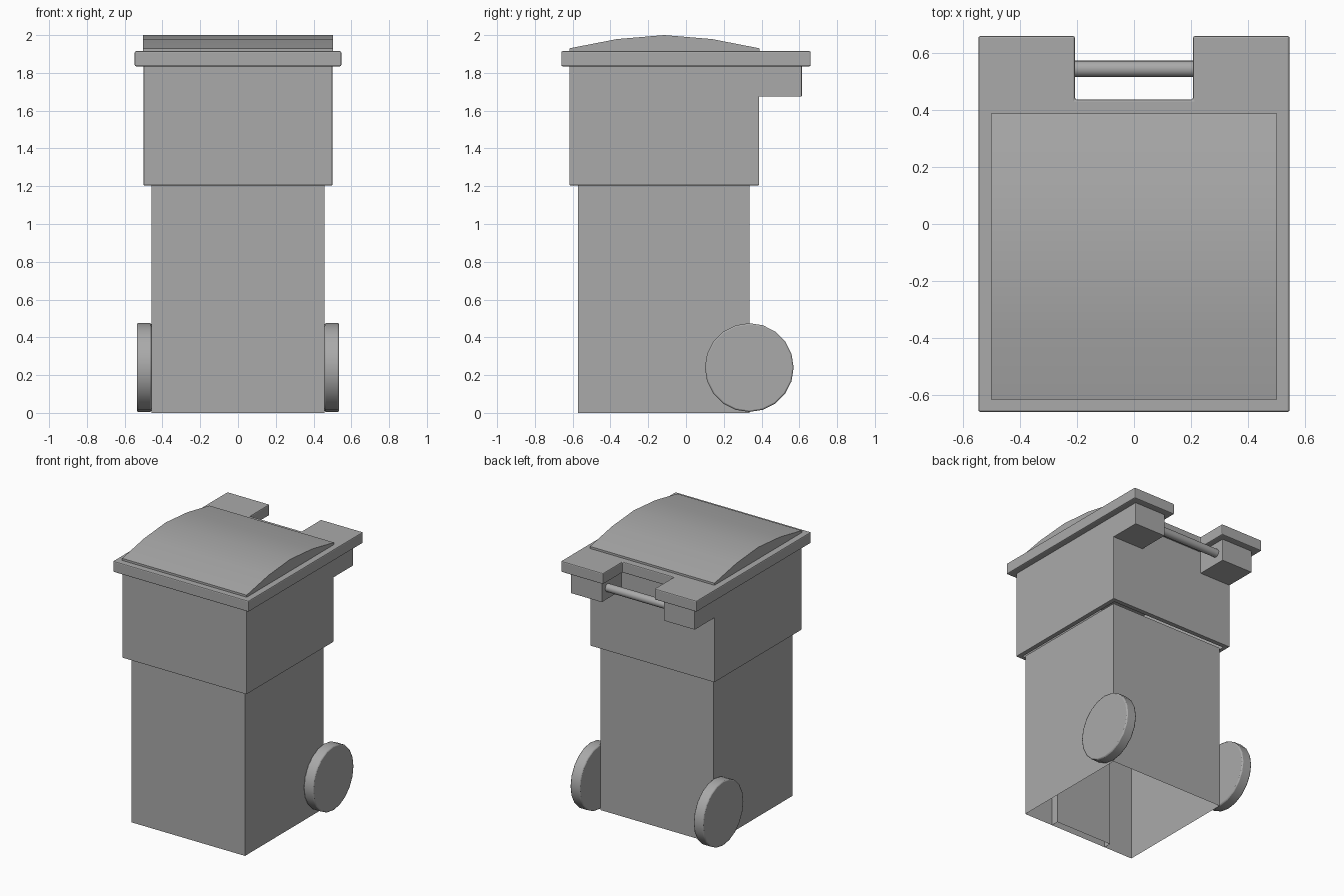
import bpy, bmesh, math
from mathutils import Vector

cube = bpy.data.objects.get("Cube")
if cube:
    bpy.data.objects.remove(cube, do_unlink=True)

grey = bpy.data.materials.new("plain grey")
grey.use_nodes = True
grey.diffuse_color = (0.4, 0.4, 0.4, 1)
grey.node_tree.nodes["Principled BSDF"].inputs["Base Color"].default_value = (0.4, 0.4, 0.4, 1)


def finish(name, bm, bevel=0, smooth=False):
    bmesh.ops.recalc_face_normals(bm, faces=bm.faces)
    mesh = bpy.data.meshes.new(name)
    bm.to_mesh(mesh)
    bm.free()
    mesh.materials.append(grey)
    ob = bpy.data.objects.new(name, mesh)
    bpy.context.collection.objects.link(ob)
    if bevel:
        mod = ob.modifiers.new("soft edges", 'BEVEL')
        mod.width = bevel
        mod.segments = 2
        mod.limit_method = 'ANGLE'
    if smooth:
        bpy.ops.object.select_all(action='DESELECT')
        ob.select_set(True)
        bpy.context.view_layer.objects.active = ob
        bpy.ops.object.shade_smooth_by_angle(angle=math.radians(35))
    return ob


def box(lo, hi):
    bm = bmesh.new()
    bmesh.ops.create_cube(bm, size=1)
    lo, hi = Vector(lo), Vector(hi)
    for v in bm.verts:
        v.co = (lo + hi) / 2 + v.co * (hi - lo)
    return bm


def prism(points, offset):
    bm = bmesh.new()
    face = bm.faces.new([bm.verts.new(p) for p in points])
    new = bmesh.ops.extrude_face_region(bm, geom=[face], use_keep_orig=True)["geom"]
    bmesh.ops.translate(bm, vec=offset, verts=[g for g in new if isinstance(g, bmesh.types.BMVert)])
    return bm


def cylinder(name, sides, radius, length, centre, bevel=0):
    bm = bmesh.new()
    bmesh.ops.create_cone(bm, cap_ends=True, segments=sides, radius1=radius, radius2=radius, depth=length)
    for v in bm.verts:
        v.co = Vector((v.co.z, v.co.y, v.co.x)) + Vector(centre)
    return finish(name, bm, bevel, True)


# Lower body: open shell with two recessed front panels
W, FRONT, BACK, LEDGE = 0.457, -0.572, 0.335, 1.205
PANEL, DEPTH = 0.227, 0.055
RAIL = (0.873, 0.935)
bm = box((-W, FRONT, 0), (W, BACK, LEDGE))
bmesh.ops.delete(bm, geom=[f for f in bm.faces if abs(f.normal.z) > 0.9], context='FACES_ONLY')
cuts = [((x, 0, 0), (1, 0, 0)) for x in (-PANEL, PANEL)] + [((0, 0, z), (0, 0, 1)) for z in RAIL]
for co, no in cuts:
    front = [f for f in bm.faces if f.calc_center_median().y < FRONT + 0.001]
    geom = front + list({e for f in front for e in f.edges}) + list({v for f in front for v in f.verts})
    bmesh.ops.bisect_plane(bm, geom=geom, plane_co=co, plane_no=no)
panels = []
for f in bm.faces:
    c = f.calc_center_median()
    if c.y < FRONT + 0.001 and abs(c.x) < PANEL and not RAIL[0] < c.z < RAIL[1]:
        panels.append(f)
new = bmesh.ops.extrude_face_region(bm, geom=panels)["geom"]
bmesh.ops.translate(bm, vec=(0, DEPTH, 0), verts=[g for g in new if isinstance(g, bmesh.types.BMVert)])
bmesh.ops.delete(bm, geom=[f for f in bm.faces if all(v.co.z < 0.001 for v in f.verts)], context='FACES')
finish("lower_body", bm)

# Upper body with an open overhanging ledge
bm = box((-0.5, -0.617, LEDGE), (0.5, 0.387, 1.84))
bm.normal_update()
under = min(bm.faces, key=lambda f: f.calc_center_median().z)
bmesh.ops.inset_region(bm, faces=[under], thickness=0.045)
bmesh.ops.delete(bm, geom=[under], context='FACES')
finish("upper_body", bm, 0.004)

# Lid plate with a notch at the back for the handle
half = [(0.207, 0.437), (0.207, 0.66), (0.547, 0.66), (0.547, -0.66)]
outline = half + [(-x, y) for x, y in reversed(half)]
finish("lid_plate", prism([(x, y, 1.835) for x, y in outline], (0, 0, 0.08)), 0.007)

# Arched lid top
arch = [(-0.617, 1.91), (-0.617, 1.93), (-0.365, 1.979), (-0.115, 2.0),
        (0.137, 1.979), (0.389, 1.93), (0.389, 1.91)]
finish("lid_dome", prism([(-0.502, y, z) for y, z in arch], (1.004, 0, 0)), 0, True)

# Handle bar, its brackets and the wheels
for side, s in (("left", 1), ("right", -1)):
    xs = sorted((s * 0.25, s * 0.5))
    finish(side + "_handle_bracket", box((xs[0], 0.38, 1.675), (xs[1], 0.613, 1.84)), 0.003)
    cylinder(side + "_wheel", 20, 0.235, 0.078, (s * 0.497, BACK, 0.24), 0.008)
cylinder("handle_bar", 16, 0.029, 0.54, (0, 0.545, 1.757))
